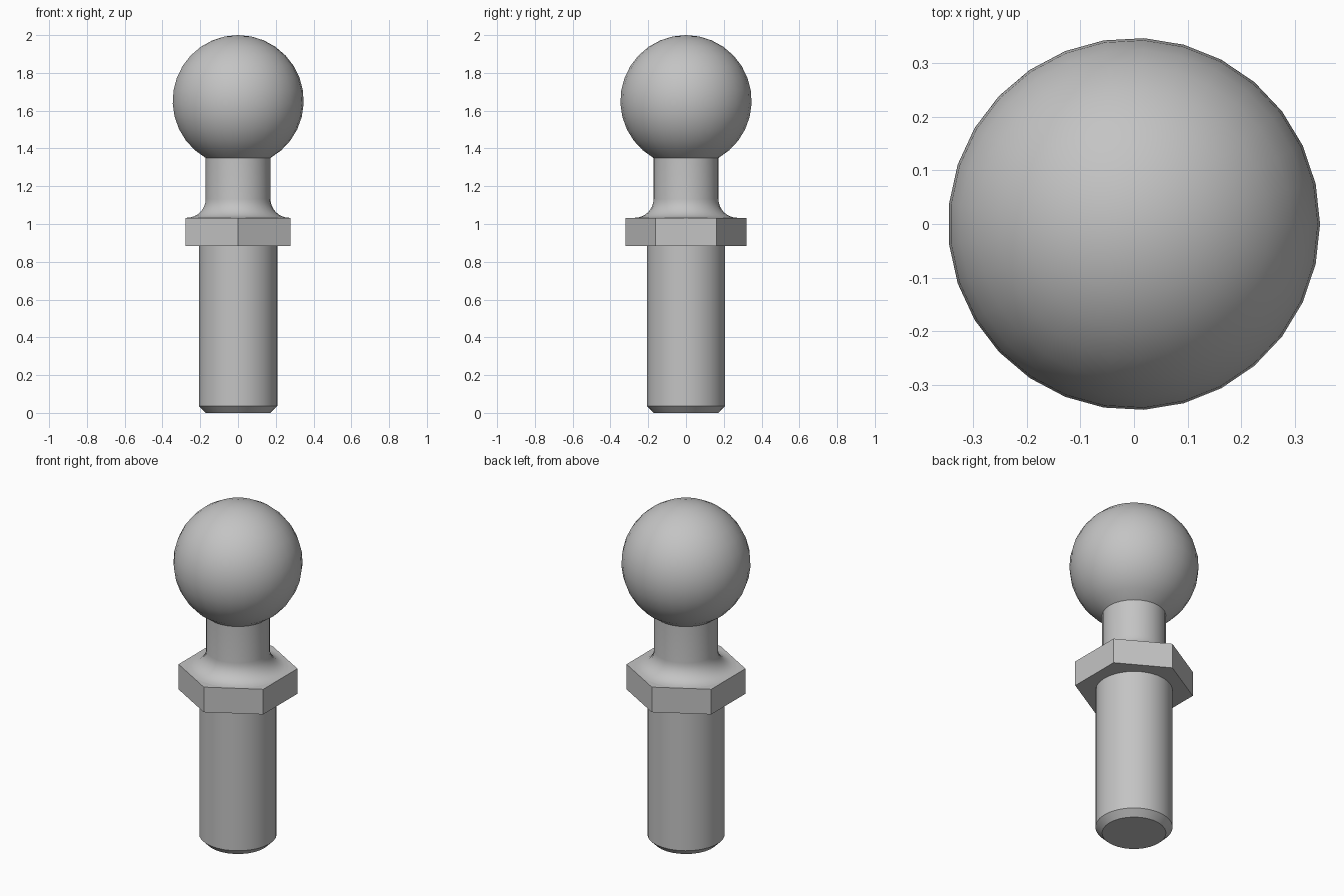
import bpy, bmesh, math

cube = bpy.data.objects.get("Cube")
if cube:
    bpy.data.objects.remove(cube, do_unlink=True)

steel = bpy.data.materials.new("plain grey steel")
steel.use_nodes = True
GREY = (0.55, 0.55, 0.55, 1)
steel.diffuse_color = GREY
steel.node_tree.nodes["Principled BSDF"].inputs["Base Color"].default_value = GREY


def lathe(name, profile, sides, start=0.0, smooth=True):
    """Revolve (radius, z) points, listed bottom to top, about the z axis."""
    bm = bmesh.new()
    rings = []
    for r, z in profile:
        angles = [start + math.tau * i / sides for i in range(sides)]
        rings.append([bm.verts.new((r * math.cos(a), r * math.sin(a), z)) for a in angles]
                     if r > 0 else [bm.verts.new((0, 0, z))] * sides)
    for low, high in zip(rings, rings[1:]):
        for i in range(sides):
            j = (i + 1) % sides
            corners = dict.fromkeys((low[i], low[j], high[j], high[i]))
            bm.faces.new(list(corners))
    # Close open ends with a flat cap
    if profile[0][0] > 0:
        bm.faces.new(rings[0][::-1])
    if profile[-1][0] > 0:
        bm.faces.new(rings[-1])
    bmesh.ops.recalc_face_normals(bm, faces=bm.faces)
    mesh = bpy.data.meshes.new(name)
    bm.to_mesh(mesh)
    bm.free()
    mesh.materials.append(steel)
    obj = bpy.data.objects.new(name, mesh)
    bpy.context.collection.objects.link(obj)
    if smooth:
        bpy.ops.object.select_all(action="DESELECT")
        obj.select_set(True)
        bpy.context.view_layer.objects.active = obj
        bpy.ops.object.shade_smooth_by_angle(angle=math.radians(30))
    return obj


SIDES = 29
COLLAR_TOP = 1.033
NECK_R = 0.172
BALL_R, BALL_Z = 0.348, 1.652

# Shank with a chamfered tip
lathe("shank", [(0.172, 0), (0.208, 0.036), (0.208, 0.9)], SIDES)

# Hexagonal collar, corners facing front and back
lathe("hex_collar", [(0.321, 0.884), (0.321, COLLAR_TOP)], 6, math.pi / 2, smooth=False)

# Neck flaring into the collar through a concave fillet
FILLET = 0.1
flare = []
for i in range(9):
    a = math.pi / 2 * i / 8
    flare.append((NECK_R + FILLET * (1 - math.sin(a)),
                  COLLAR_TOP + FILLET * (1 - math.cos(a))))
lathe("neck", flare + [(NECK_R, 1.352)], SIDES)

# Ball, cut flat where it meets the neck
cut = -math.acos(NECK_R / BALL_R)
STEPS = 13
ball = []
for i in range(STEPS):
    a = cut + (math.pi / 2 - cut) * i / STEPS
    ball.append((BALL_R * math.cos(a), BALL_Z + BALL_R * math.sin(a)))
lathe("ball", ball + [(0, BALL_Z + BALL_R)], SIDES)
